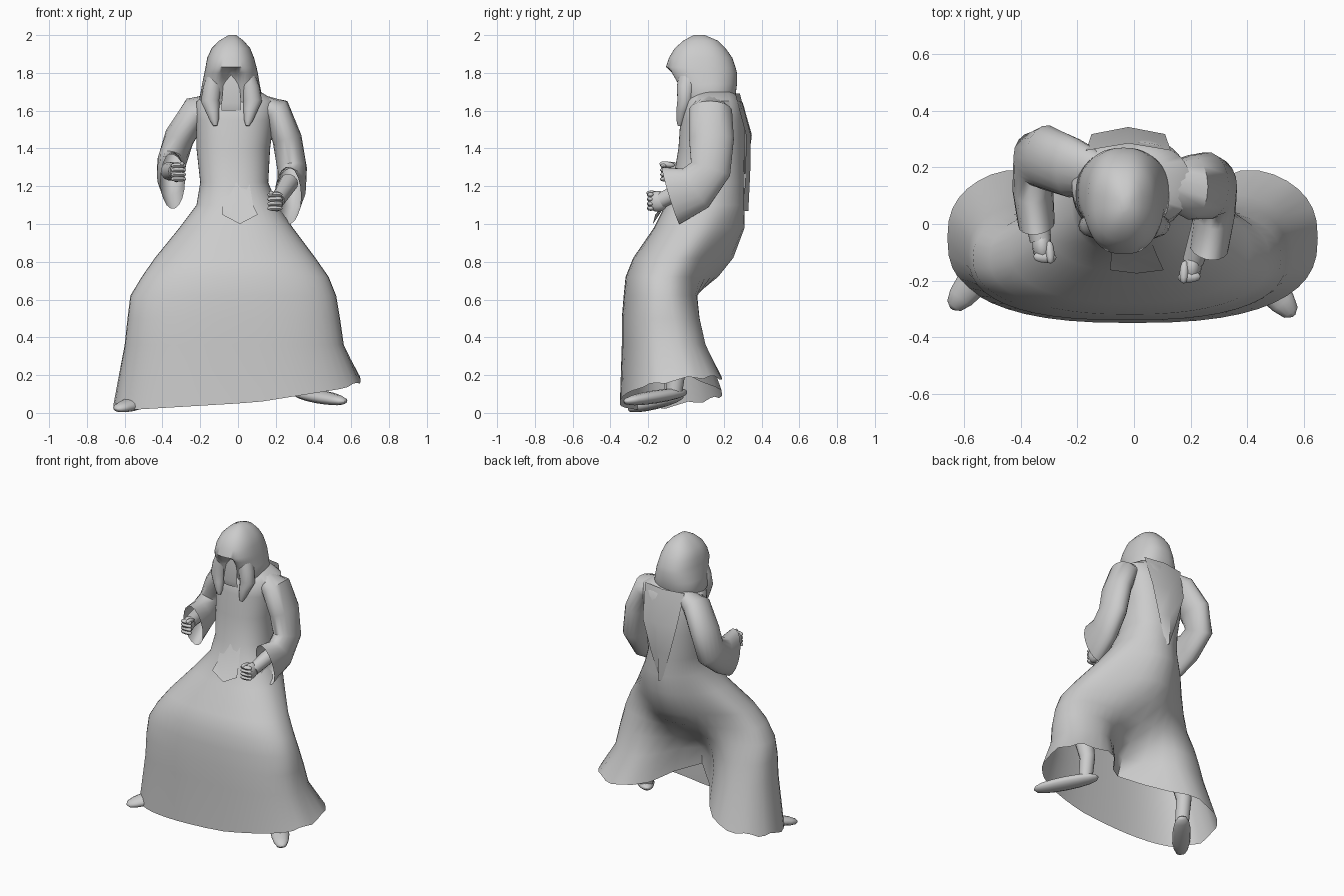
import bpy, bmesh, math
from mathutils import Vector

cube = bpy.data.objects.get("Cube")
if cube:
    bpy.data.objects.remove(cube, do_unlink=True)

grey = bpy.data.materials.new("plain grey")
grey.use_nodes = True
grey.diffuse_color = (0.6, 0.6, 0.6, 1)
grey.node_tree.nodes["Principled BSDF"].inputs["Base Color"].default_value = (0.6, 0.6, 0.6, 1)


def finish(name, bm, angle=50):
    bmesh.ops.recalc_face_normals(bm, faces=bm.faces)
    mesh = bpy.data.meshes.new(name)
    bm.to_mesh(mesh)
    bm.free()
    ob = bpy.data.objects.new(name, mesh)
    bpy.context.collection.objects.link(ob)
    mesh.materials.append(grey)
    bpy.ops.object.select_all(action="DESELECT")
    ob.select_set(True)
    bpy.context.view_layer.objects.active = ob
    bpy.ops.object.shade_smooth_by_angle(angle=math.radians(angle))
    return ob


def loft(name, rings, cap_start=True, cap_end=True):
    bm = bmesh.new()
    loops = [[bm.verts.new(p) for p in ring] for ring in rings]
    n = len(loops[0])
    for a, b in zip(loops, loops[1:]):
        for i in range(n):
            j = (i + 1) % n
            bm.faces.new((a[i], a[j], b[j], b[i]))
    if cap_start:
        bm.faces.new(loops[0])
    if cap_end:
        bm.faces.new(loops[-1])
    return finish(name, bm)


def ring(z, x0, x1, front, back, bump=0, arch=0, spread=0.24, dent=0, sides=48, power=0.85):
    """Oval; bump pushes the middle of the back out, arch lifts it, dent pushes the front in."""
    cx, w, cy, d = (x0 + x1) / 2, (x1 - x0) / 2, (front + back) / 2, (back - front) / 2
    points = []
    for i in range(sides):
        t = math.tau * i / sides
        c, s = math.cos(t), math.sin(t)
        x = w * math.copysign(abs(c) ** power, c)
        y = cy + d * math.copysign(abs(s) ** power, s)
        hill = math.exp(-(x / spread) ** 2)
        y += bump * hill * max(s, 0) + dent * hill * max(-s, 0)
        points.append(Vector((cx + x, y, z + arch * hill * max(s, 0))))
    return points


def tube(name, path, sides=14, **caps):
    """Loft along points of (x, y, z, half width, half height)."""
    centres = [Vector(p[:3]) for p in path]
    rings = []
    for k, p in enumerate(path):
        along = centres[min(k + 1, len(path) - 1)] - centres[max(k - 1, 0)]
        # side vector stays close to the model's x axis for a steady frame
        side = Vector((1, 0, 0)) if abs(along.x) < 0.98 * along.length else Vector((0, 1, 0))
        side = (side - along * side.dot(along) / along.length_squared).normalized()
        up = along.normalized().cross(side)
        rings.append([centres[k] + side * p[3] * math.cos(math.tau * i / sides)
                      + up * p[4] * math.sin(math.tau * i / sides) for i in range(sides)])
    return loft(name, rings, **caps)


def rounded(name, start, end, width, height, steps=8, sides=12):
    """Egg-like form between two points."""
    a, b = Vector(start), Vector(end)
    path = []
    for k in range(steps + 1):
        t = 0.5 - 0.5 * math.cos(math.pi * k / steps)
        r = max(math.sin(math.pi * k / steps), 0.05) ** 0.7
        path.append((*a.lerp(b, t), width * r, height * r))
    return tube(name, path, sides)


# Robe: one skin from the hem over the bent knees and seat up to the shoulders
robe_rows = [
    (0.05, -0.66, 0.65, -0.35, 0.25, -0.42, 0.23),
    (0.36, -0.60, 0.56, -0.34, 0.16, -0.30, 0.07),
    (0.50, -0.585, 0.54, -0.34, 0.12, -0.18, 0.02),
    (0.62, -0.57, 0.52, -0.33, 0.09, -0.05),
    (0.72, -0.51, 0.48, -0.32, 0.08, 0.09),
    (0.82, -0.44, 0.41, -0.28, 0.11, 0.14),
    (0.98, -0.31, 0.29, -0.17, 0.20, 0.11),
    (1.10, -0.22, 0.21, -0.11, 0.25, 0.06),
    (1.22, -0.20, 0.16, -0.07, 0.28, 0.03),
    (1.40, -0.22, 0.17, -0.04, 0.31),
    (1.55, -0.22, 0.19, -0.03, 0.31),
    (1.65, -0.22, 0.20, -0.01, 0.29),
    (1.70, -0.16, 0.12, 0.03, 0.25),
]
robe_rings = [ring(*row, power=0.78 if row[0] < 0.6 else 0.85) for row in robe_rows]
for i, p in enumerate(robe_rings[0]):
    # uneven hem, higher at the left and the back
    p.z += 0.06 * p.x + 0.1 * max(p.x - 0.1, 0) + 0.15 * max(p.y + 0.25, 0)
    p.z += 0.01 * math.sin(i * 1.7) * (p.y > -0.2)
loft("robe", robe_rings, cap_start=False)

# Hood with a narrow hollow for the face
hood_rows = [
    (1.61, -0.17, 0.10, -0.01, 0.23, 0.04),
    (1.66, -0.205, 0.13, -0.035, 0.26, 0.05),
    (1.74, -0.19, 0.115, -0.06, 0.27, 0.07),
    (1.80, -0.178, 0.105, -0.10, 0.27, 0.08),
    (1.83, -0.172, 0.098, -0.107, 0.262, 0.0),
    (1.88, -0.163, 0.085, -0.09, 0.245, 0.0),
    (1.93, -0.14, 0.065, -0.06, 0.21, 0.0),
    (1.97, -0.10, 0.03, -0.015, 0.17, 0.0),
    (2.00, -0.05, -0.01, 0.04, 0.10, 0.0),
]
loft("hood", [ring(z, a, b, f, k, spread=0.048, dent=dent) for z, a, b, f, k, dent in hood_rows])

# Hanging hood ends on each side of the face
for sign, side in ((-1, "right"), (1, "left")):
    x = -0.035
    tube(side + "_hood_end", [(x + sign * 0.085, 0.02, 1.79, 0.04, 0.06),
                              (x + sign * 0.10, 0.0, 1.72, 0.05, 0.05),
                              (x + sign * 0.112, -0.005, 1.65, 0.05, 0.042),
                              (x + sign * 0.10, -0.02, 1.60, 0.036, 0.032),
                              (x + sign * 0.09, -0.03, 1.55, 0.024, 0.022),
                              (x + sign * 0.085, -0.035, 1.52, 0.01, 0.01)])

# Wide sleeves, open at the wrist
sleeves = {
    "left": [(0.11, 0.14, 1.63, 0.055, 0.08), (0.20, 0.13, 1.60, 0.08, 0.115),
             (0.26, 0.135, 1.45, 0.078, 0.12), (0.287, 0.13, 1.29, 0.078, 0.11),
             (0.285, 0.05, 1.19, 0.075, 0.125), (0.265, -0.08, 1.15, 0.07, 0.16)],
    "right": [(-0.12, 0.18, 1.63, 0.055, 0.08), (-0.22, 0.20, 1.60, 0.08, 0.11),
              (-0.31, 0.235, 1.46, 0.08, 0.115), (-0.35, 0.23, 1.33, 0.078, 0.11),
              (-0.358, 0.12, 1.26, 0.072, 0.12), (-0.345, 0.0, 1.23, 0.065, 0.155)],
}
for side, path in sleeves.items():
    tube(side + "_sleeve", path, 18, cap_end=False)

# Forearms and fists
arms = {"left": ((0.27, 0.06, 1.22), (0.21, -0.13, 1.125)),
        "right": ((-0.36, 0.12, 1.28), (-0.33, -0.06, 1.28))}
for side, (elbow, wrist) in arms.items():
    inward = -1 if side == "left" else 1
    tube(side + "_forearm", [(*elbow, 0.05, 0.05), (*wrist, 0.038, 0.042)])
    w = Vector(wrist)
    rounded(side + "_palm", w + Vector((0, 0.03, 0)), w + Vector((inward * 0.01, -0.07, -0.01)), 0.035, 0.055)
    for k in range(4):
        knuckle = w + Vector((-inward * 0.025, -0.055, 0.03 - 0.024 * k))
        rounded(side + "_finger_%d" % (k + 1), knuckle, knuckle + Vector((inward * 0.08, -0.005, 0)),
                0.02, 0.014, 6, 8)
    rounded(side + "_thumb", w + Vector((inward * 0.03, 0, 0.03)),
            w + Vector((inward * 0.035, -0.08, 0.04)), 0.016, 0.016, 6, 8)

# Pointed shoes and shins
legs = {"left": ((0.30, 0.0, 0.11), (0.565, -0.325, 0.06)),
        "right": ((-0.42, -0.02, 0.09), (-0.645, -0.30, 0.02))}
for side, (heel, toe) in legs.items():
    h, t = Vector(heel), Vector(toe)
    rounded(side + "_shoe", h, t, 0.06, 0.035)
    ankle = h.lerp(t, 0.2)
    tube(side + "_shin", [(*ankle, 0.045, 0.045), (ankle.x, ankle.y + 0.02, 0.25, 0.05, 0.05),
                          (ankle.x, ankle.y - 0.04, 0.5, 0.07, 0.07)])


def cloth_point(name, rows, fold):
    """Strip of cloth, three points wide: rows of (middle x, y, z, half width, point drop)."""
    bm = bmesh.new()
    loops = [[bm.verts.new((x + w * k, y + fold * k * k, z - drop * (1 - k * k))) for k in (-1, 0, 1)]
             for x, y, z, w, drop in rows]
    for a, b in zip(loops, loops[1:]):
        for i in (0, 1):
            bm.faces.new((a[i], a[i + 1], b[i + 1], b[i]))
    finish(name, bm)


# Face inside the hood, and loose cloth points at the waist and down the back
cloth_point("face", [(-0.035, -0.01, 1.82, 0.035, 0), (-0.035, -0.04, 1.64, 0.052, 0),
                     (-0.035, -0.03, 1.60, 0.052, 0)], 0.004)
cloth_point("waist_flap", [(-0.01, -0.07, 1.22, 0.07, 0), (0.0, -0.12, 1.10, 0.08, 0),
                           (0.01, -0.175, 1.05, 0.095, 0.05)], 0.012)
cloth_point("back_panel", [(-0.02, 0.285, 1.69, 0.15, 0), (-0.02, 0.343, 1.47, 0.13, 0),
                           (-0.02, 0.34, 1.27, 0.075, 0), (-0.02, 0.33, 1.07, 0.01, 0)], -0.025)
